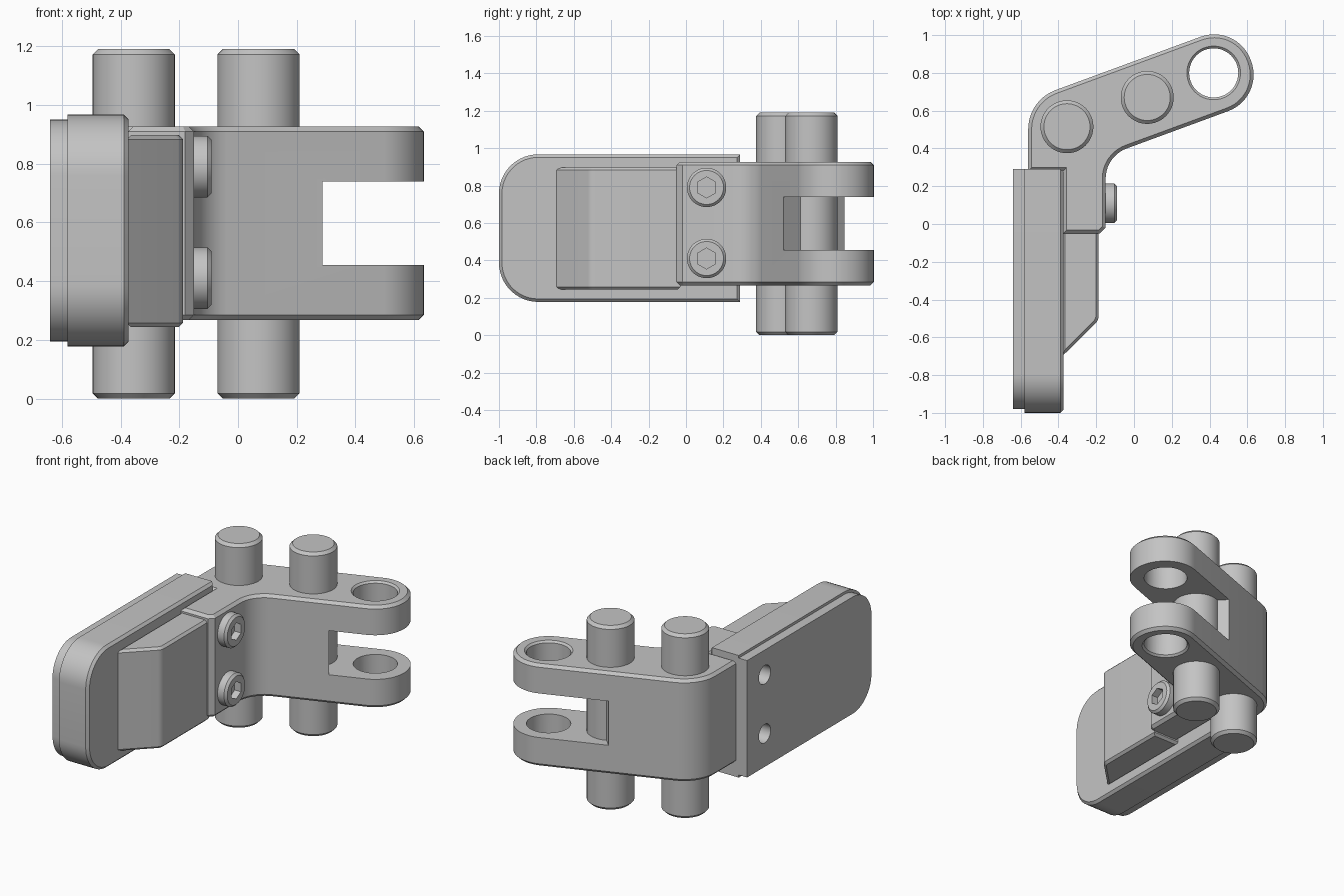
import bpy, bmesh, math
from mathutils import Vector

if "Cube" in bpy.data.objects:
    bpy.data.objects.remove(bpy.data.objects["Cube"], do_unlink=True)

steel = bpy.data.materials.new("grey_steel")
steel.use_nodes = True
GREY = (0.55, 0.55, 0.55, 1)
steel.diffuse_color = GREY
steel.node_tree.nodes["Principled BSDF"].inputs["Base Color"].default_value = GREY


def outline(corners):
    """Polygon from counter-clockwise (x, y, radius) corners, rounded where radius > 0."""
    pts = []
    for i, (x, y, r) in enumerate(corners):
        p = Vector((x, y))
        if r == 0:
            pts.append(p)
            continue
        u = (Vector(corners[i - 1][:2]) - p).normalized()
        v = (Vector(corners[(i + 1) % len(corners)][:2]) - p).normalized()
        half = u.angle(v) / 2
        reach = r / math.tan(half)
        centre = p + (u + v).normalized() * (r / math.sin(half))
        s, e = p + u * reach - centre, p + v * reach - centre
        start = math.atan2(s.y, s.x)
        sweep = math.atan2(e.y, e.x) - start
        sweep = (sweep + math.pi) % (2 * math.pi) - math.pi
        n = max(3, round(abs(sweep) / math.radians(7)))
        for k in range(n + 1):
            a = start + sweep * k / n
            pts.append(centre + Vector((math.cos(a), math.sin(a))) * r)
    return pts


def circle(cx, cy, r, n=48, turn=0):
    angles = [turn + 2 * math.pi * k / n for k in range(n)]
    return [Vector((cx + r * math.cos(a), cy + r * math.sin(a))) for a in angles]


def inset(pts, d):
    """Move every side of a counter-clockwise polygon inwards by d."""
    moved = []
    for i, p in enumerate(pts):
        a = (p - pts[i - 1]).normalized()
        b = (pts[(i + 1) % len(pts)] - p).normalized()
        na, nb = Vector((-a.y, a.x)), Vector((-b.y, b.x))
        moved.append(p + (na + nb) * (d / (1 + na.dot(nb))))
    return moved


def prism(name, pts, lo, hi, axis="z", chamfer=0, ends=(True, True)):
    """Extrude an outline along z, or along x with the outline in y and z."""
    rings = [(pts, lo), (pts, hi)]
    if chamfer:
        small = inset(pts, chamfer)
        rings = [(pts, lo + chamfer * ends[0]), (pts, hi - chamfer * ends[1])]
        if ends[0]:
            rings.insert(0, (small, lo))
        if ends[1]:
            rings.append((small, hi))
    bm = bmesh.new()
    loops = [[bm.verts.new((p.x, p.y, h) if axis == "z" else (h, p.x, p.y))
              for p in ring] for ring, h in rings]
    bm.faces.new(loops[0][::-1])
    bm.faces.new(loops[-1])
    for low, high in zip(loops, loops[1:]):
        for i in range(len(pts)):
            bm.faces.new((low[i - 1], low[i], high[i], high[i - 1]))
    return finish(name, bm)


def funnel(name, cx, cy, z, r_low, r_high, depth):
    bm = bmesh.new()
    bmesh.ops.create_cone(bm, cap_ends=True, segments=48,
                          radius1=r_low, radius2=r_high, depth=depth)
    bmesh.ops.translate(bm, verts=bm.verts, vec=(cx, cy, z))
    return finish(name, bm)


def finish(name, bm):
    bm.normal_update()
    mesh = bpy.data.meshes.new(name)
    bm.to_mesh(mesh)
    bm.free()
    mesh.materials.append(steel)
    obj = bpy.data.objects.new(name, mesh)
    bpy.context.collection.objects.link(obj)
    return obj


def select(obj):
    bpy.ops.object.select_all(action="DESELECT")
    obj.select_set(True)
    bpy.context.view_layer.objects.active = obj


def cut(obj, cutter):
    select(obj)
    mod = obj.modifiers.new("cut", "BOOLEAN")
    mod.operation = "DIFFERENCE"
    mod.solver = "EXACT"
    mod.object = cutter
    bpy.ops.object.modifier_apply(modifier=mod.name)
    bpy.data.objects.remove(cutter, do_unlink=True)


parts = []
BOLT_Y, BOLT_HEIGHTS = 0.11, (0.41, 0.79)
EYE = Vector((0.422, 0.793))
ARM = Vector((0.9385, 0.345))
SIDE = Vector((-ARM.y, ARM.x))
R = 0.21

# Angled bracket with a rounded forked end
far, near = EYE + (ARM + SIDE) * R, EYE + (ARM - SIDE) * R
slope = ARM.y / ARM.x
bracket = prism("bracket", outline([
    (-0.56, 0.28, 0),
    (-0.375, 0.28, 0),
    (-0.375, -0.05, 0),
    (-0.18, -0.05, 0),
    (-0.15, -0.02, 0),
    (-0.15, near.y + slope * (-0.15 - near.x), 0.17),
    (near.x, near.y, R * 0.98),
    (far.x, far.y, R * 0.98),
    (-0.56, far.y + slope * (-0.56 - far.x), 0.22),
]), 0.267, 0.927, chamfer=0.018)

# Slot between the fork tines, with a slanted inner wall
cut(bracket, prism("slot_cutter", outline([
    (0.39, 0.418, 0), (0.9, 0.418, 0), (0.9, 1.2, 0), (-0.2, 1.2, 0), (-0.2, 1.007, 0),
]), 0.455, 0.74))

# Eye bored through both tines, countersunk outside
cut(bracket, prism("bore_cutter", circle(0.422, 0.8, 0.13), 0.1, 1.1))
cut(bracket, funnel("upper_sink_cutter", 0.422, 0.8, 0.93, 0.125, 0.165, 0.04))
cut(bracket, funnel("lower_sink_cutter", 0.422, 0.8, 0.264, 0.165, 0.125, 0.04))
parts.append(bracket)

# Pins through the bracket
for name, x, y in (("corner_pin", -0.355, 0.515), ("middle_pin", 0.07, 0.67)):
    parts.append(prism(name, circle(x, y, 0.14), 0, 1.19, chamfer=0.018))

# Two-layer side plate, rounded at the front end
for name, y0, z0, z1, x0, x1, r, chamfer in (
        ("side_plate", -1.0, 0.178, 0.967, -0.58, -0.373, 0.21, 0.016),
        ("backing_plate", -0.98, 0.195, 0.95, -0.64, -0.579, 0.19, 0)):
    plate = prism(name, outline([
        (y0, z0, r), (0.29, z0, 0), (0.29, z1, 0), (y0, z1, r),
    ]), x0, x1, "x", chamfer, (False, True))
    for z in BOLT_HEIGHTS:
        cut(plate, prism("hole_cutter", circle(BOLT_Y, z, 0.06, 32), -0.7, -0.3, "x"))
    parts.append(plate)

# Wedge-ended pad on the inner face of the plate
parts.append(prism("pad", outline([
    (-0.38, -0.03, 0), (-0.38, -0.7, 0), (-0.187, -0.51, 0.06), (-0.187, -0.03, 0),
]), 0.243, 0.897, chamfer=0.015))

# Socket-head bolts
for label, z in zip(("lower", "upper"), BOLT_HEIGHTS):
    bolt = prism(label + "_bolt", circle(BOLT_Y, z, 0.105), -0.16, -0.09, "x",
                 0.014, (False, True))
    hexagon = circle(BOLT_Y, z, 0.056, 6, math.pi / 2)
    cut(bolt, prism("socket_cutter", hexagon, -0.135, 0.0, "x"))
    parts.append(bolt)

for obj in parts:
    select(obj)
    bpy.ops.object.shade_smooth_by_angle(angle=math.radians(25))
